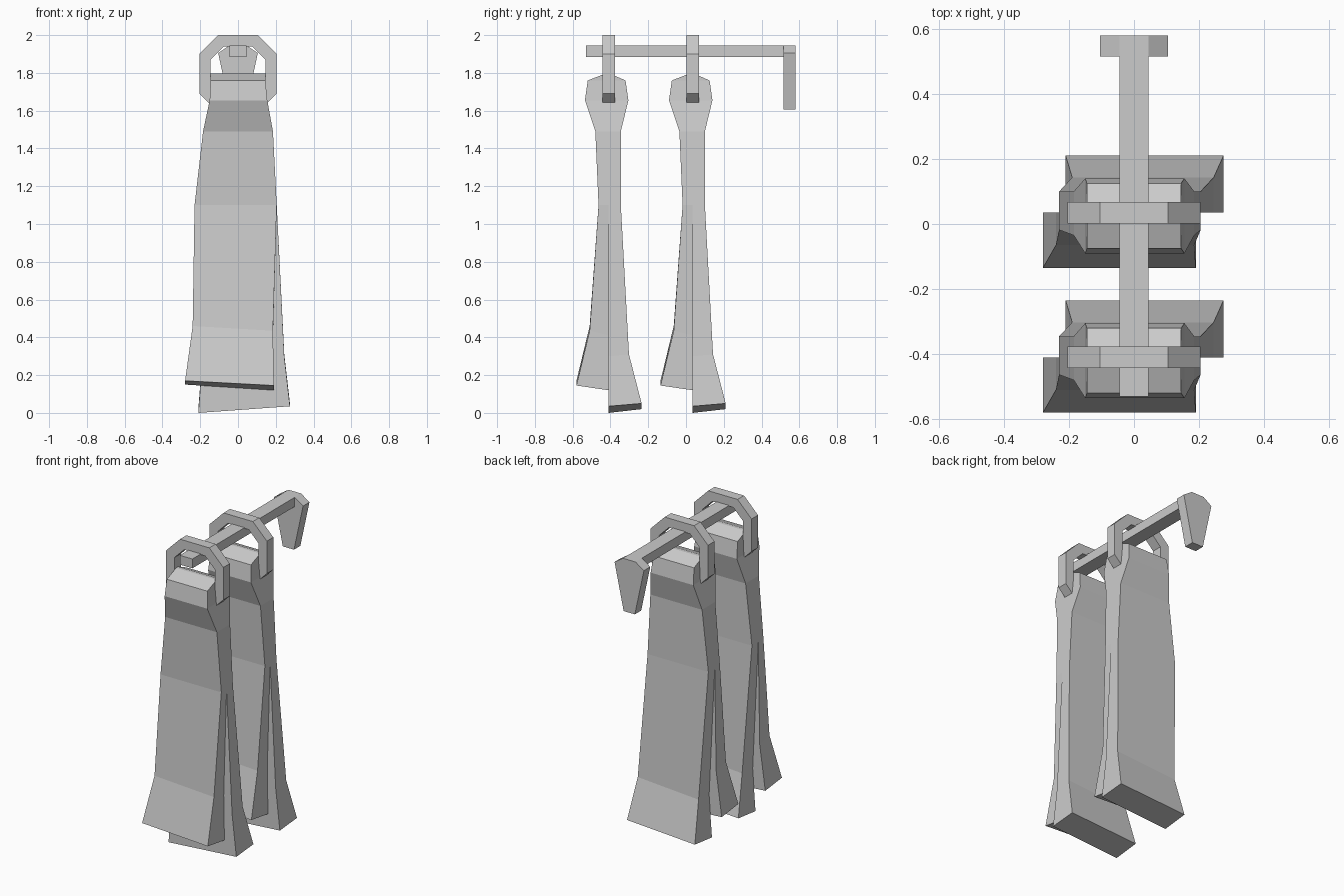
import bpy, bmesh

cube = bpy.data.objects.get("Cube")
if cube:
    bpy.data.objects.remove(cube, do_unlink=True)

grey = bpy.data.materials.new("light grey")
grey.use_nodes = True
COLOUR = (0.6, 0.6, 0.6, 1)
grey.diffuse_color = COLOUR
grey.node_tree.nodes["Principled BSDF"].inputs["Base Color"].default_value = COLOUR


def finish(name, bm):
    bmesh.ops.recalc_face_normals(bm, faces=bm.faces)
    mesh = bpy.data.meshes.new(name)
    bm.to_mesh(mesh)
    bm.free()
    mesh.materials.append(grey)
    obj = bpy.data.objects.new(name, mesh)
    bpy.context.collection.objects.link(obj)
    return obj


def loft(name, rings, cap_start=True):
    """Skin a list of equal-length point loops and cap the ends."""
    bm = bmesh.new()
    loops = [[bm.verts.new(p) for p in ring] for ring in rings]
    n = len(loops[0])
    for a, b in zip(loops, loops[1:]):
        for i in range(n):
            j = (i + 1) % n
            bm.faces.new((a[i], a[j], b[j], b[i]))
    if cap_start:
        bm.faces.new(loops[0])
    bm.faces.new(loops[-1])
    return finish(name, bm)


def plate(name, outline, y0, y1):
    """Extrude an x-z outline along y."""
    return loft(name, [[(x, y, z) for x, z in outline] for y in (y0, y1)])


def mirrored(half):
    return half + [(-x, z) for x, z in reversed(half)]


def slab(x0, x1, y0, y1, z):
    """Rectangular loop; z gives heights of the four corners."""
    if not isinstance(z, tuple):
        z = (z,) * 4
    return [(x0, y0, z[0]), (x1, y0, z[1]), (x1, y1, z[2]), (x0, y1, z[3])]


# Rail and its wall plate
plate("rail", mirrored([(0.045, 1.885), (0.045, 1.945)]), -0.53, 0.54)
plate("wall_plate", mirrored([(0.04, 1.605), (0.105, 1.905), (0.045, 1.945)]), 0.515, 0.58)

# Ring centreline halves: outer and inner edges from the tip upwards
OUTER = [(0.155, 1.64), (0.205, 1.69), (0.205, 1.9), (0.105, 2.0)]
INNER = [(0.11, 1.685), (0.145, 1.72), (0.145, 1.87), (0.075, 1.94)]


def hanging_ring(name, c):
    rings = []
    for (xo, zo), (xi, zi) in zip(mirrored(OUTER), mirrored(INNER)):
        rings.append([(xo, c - 0.033, zo), (xo, c + 0.033, zo),
                      (xi, c + 0.033, zi), (xi, c - 0.033, zi)])
    loft(name, rings)


def towel(name, c):
    # Gathered upper part, ending in a ridge
    loft(name + "_top", [
        slab(-0.23, 0.205, c - 0.053, c + 0.065, 1.1),
        slab(-0.185, 0.185, c - 0.07, c + 0.065, 1.49),
        slab(-0.15, 0.155, c - 0.125, c + 0.105, 1.655),
        slab(-0.145, 0.145, c - 0.11, c + 0.09, 1.76),
        slab(-0.145, 0.145, c - 0.015, c + 0.005, 1.797)], cap_start=False)
    # Two flaring layers
    loft(name + "_front_layer", [
        slab(-0.23, 0.205, c - 0.053, c, 1.1),
        slab(-0.24, 0.185, c - 0.1, c, (0.46, 0.435, 0.41, 0.44)),
        slab(-0.28, 0.19, c - 0.17, c, (0.17, 0.145, 0.12, 0.15))])
    loft(name + "_back_layer", [
        slab(-0.23, 0.205, c, c + 0.065, 1.1),
        slab(-0.19, 0.245, c, c + 0.108, (0.27, 0.3, 0.31, 0.28)),
        slab(-0.21, 0.275, c, c + 0.175, (0.0, 0.035, 0.05, 0.02))])


for label, centre in (("front", -0.41), ("rear", 0.035)):
    hanging_ring(label + "_ring", centre)
    towel(label + "_towel", centre)
